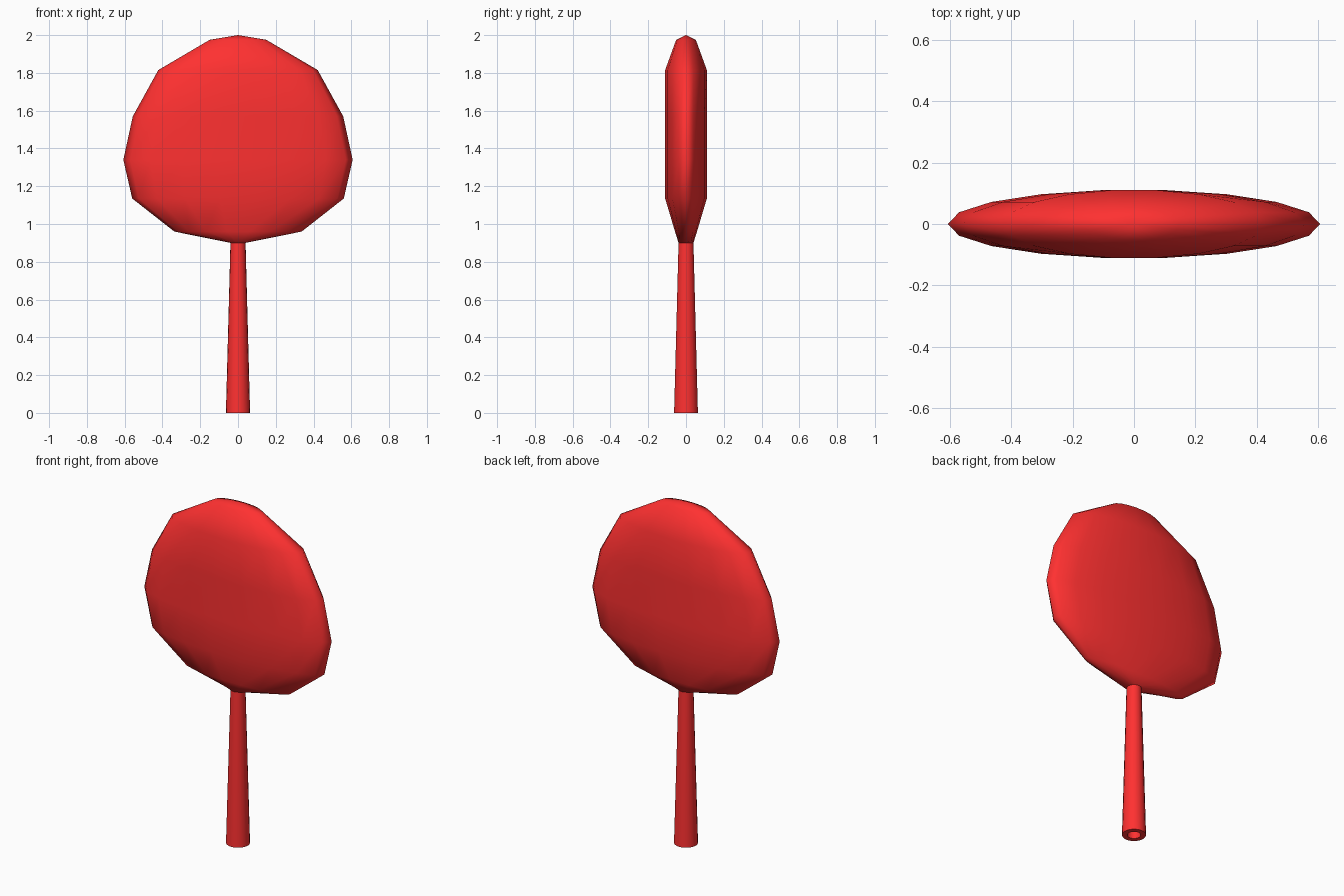
import bpy, bmesh, math

if "Cube" in bpy.data.objects:
    bpy.data.objects.remove(bpy.data.objects["Cube"])

SIDES = 18
red = bpy.data.materials.new("red")
red.diffuse_color = (1.0, 0.03, 0.03, 1)
red.use_nodes = True
red.node_tree.nodes["Principled BSDF"].inputs["Base Color"].default_value = red.diffuse_color


def loft(name, rings, tip=None, base_cap=False, smooth_angle=180):
    """Skin elliptical rings (z, rx, ry), optionally closed by a tip point or a cap on the last ring."""
    bm = bmesh.new()
    loops = []
    for z, rx, ry in rings:
        loops.append([bm.verts.new((rx * math.cos(2 * math.pi * i / SIDES),
                                    ry * math.sin(2 * math.pi * i / SIDES), z))
                      for i in range(SIDES)])
    for a, b in zip(loops, loops[1:]):
        for i in range(SIDES):
            j = (i + 1) % SIDES
            bm.faces.new((a[i], a[j], b[j], b[i]))
    if tip is not None:
        t = bm.verts.new((0, 0, tip))
        for i in range(SIDES):
            bm.faces.new((loops[-1][i], loops[-1][(i + 1) % SIDES], t))
    if base_cap:
        bm.faces.new(loops[0])
    bmesh.ops.recalc_face_normals(bm, faces=bm.faces)
    me = bpy.data.meshes.new(name)
    bm.to_mesh(me)
    bm.free()
    me.materials.append(red)
    ob = bpy.data.objects.new(name, me)
    bpy.context.collection.objects.link(ob)
    bpy.ops.object.select_all(action='DESELECT')
    ob.select_set(True)
    bpy.context.view_layer.objects.active = ob
    bpy.ops.object.shade_smooth_by_angle(angle=math.radians(smooth_angle))
    return ob


# Flattened round head
loft("head", [
    (0.90, 0.04, 0.04),
    (0.96, 0.337, 0.059),
    (1.135, 0.56, 0.112),
    (1.34, 0.607, 0.112),
    (1.57, 0.557, 0.112),
    (1.815, 0.422, 0.112),
    (1.975, 0.15, 0.053),
], tip=2.0, base_cap=True)

# Tapered stick with a hollow in its foot
loft("stick", [
    (0.80, 0.022, 0.022),
    (0.0, 0.036, 0.036),
    (0.0, 0.064, 0.064),
    (0.90, 0.04, 0.04),
], tip=0.9, base_cap=True, smooth_angle=40)
